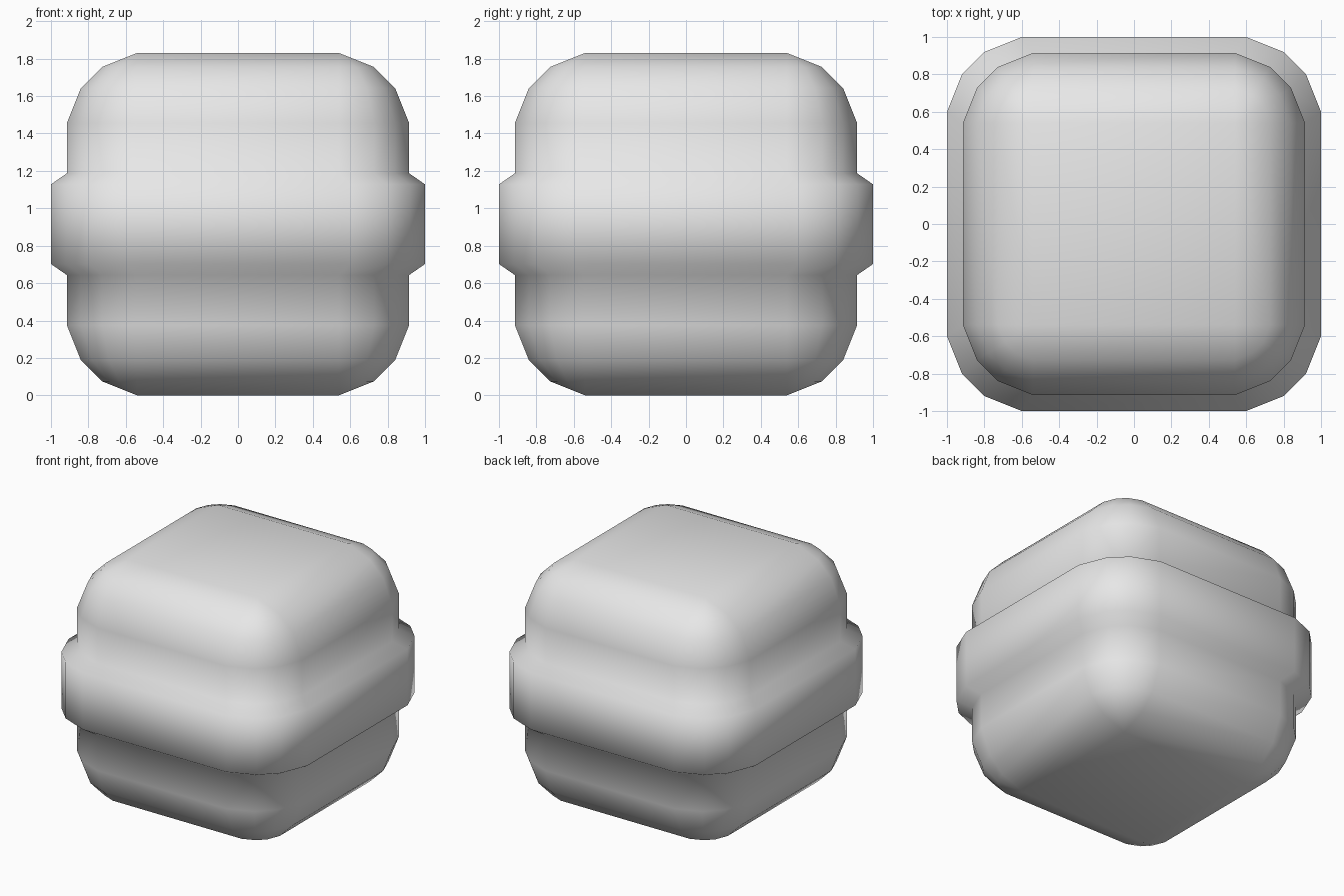
import bpy, bmesh

cube = bpy.data.objects.get("Cube")
if cube:
    bpy.data.objects.remove(cube)

grey = bpy.data.materials.new("plain grey")
grey.use_nodes = True
color = (0.8, 0.8, 0.8, 1)
grey.diffuse_color = color
grey.node_tree.nodes["Principled BSDF"].inputs["Base Color"].default_value = color

# Shared rounding curve, from one flat side to the next
ARC = [(1, 0), (0.8, 0.5), (0.5, 0.8), (0, 1)]
MID, HALF, FLAT = 0.915, 0.915, 0.54
RADIUS = HALF - FLAT


def ring(bm, flat, radius, z):
    """Rounded square outline, going round counter-clockwise."""
    verts = []
    for quarter in range(4):
        for a, b in ARC if radius else ARC[:1]:
            x, y = flat + radius * a, flat + radius * b
            for _ in range(quarter):
                x, y = -y, x
            verts.append(bm.verts.new((x, y, z)))
    return verts if radius else [v for v in verts for _ in ARC]


def bridge(bm, low, high):
    for i in range(len(low)):
        j = (i + 1) % len(low)
        corners = list(dict.fromkeys((low[i], low[j], high[j], high[i])))
        if len(corners) > 2:
            bm.faces.new(corners)


# Upper half levels: belt edge, belt seam, then the rounded shoulder
upper = [(0.6, 0.4, 0.213), (FLAT, RADIUS, 0.272)]
upper += [(FLAT, RADIUS * a, FLAT + RADIUS * b) for a, b in ARC]
levels = [(f, r, -h) for f, r, h in reversed(upper)] + upper

bm = bmesh.new()
rings = [ring(bm, f, r, MID + h) for f, r, h in levels]
for low, high in zip(rings, rings[1:]):
    bridge(bm, low, high)

# Flat bottom and top
bm.faces.new(list(dict.fromkeys(reversed(rings[0]))))
bm.faces.new(list(dict.fromkeys(rings[-1])))
bmesh.ops.recalc_face_normals(bm, faces=bm.faces)
for face in bm.faces:
    face.smooth = True

mesh = bpy.data.meshes.new("rounded_block_with_belt")
bm.to_mesh(mesh)
bm.free()
mesh.materials.append(grey)
block = bpy.data.objects.new("rounded_block_with_belt", mesh)
bpy.context.collection.objects.link(block)
